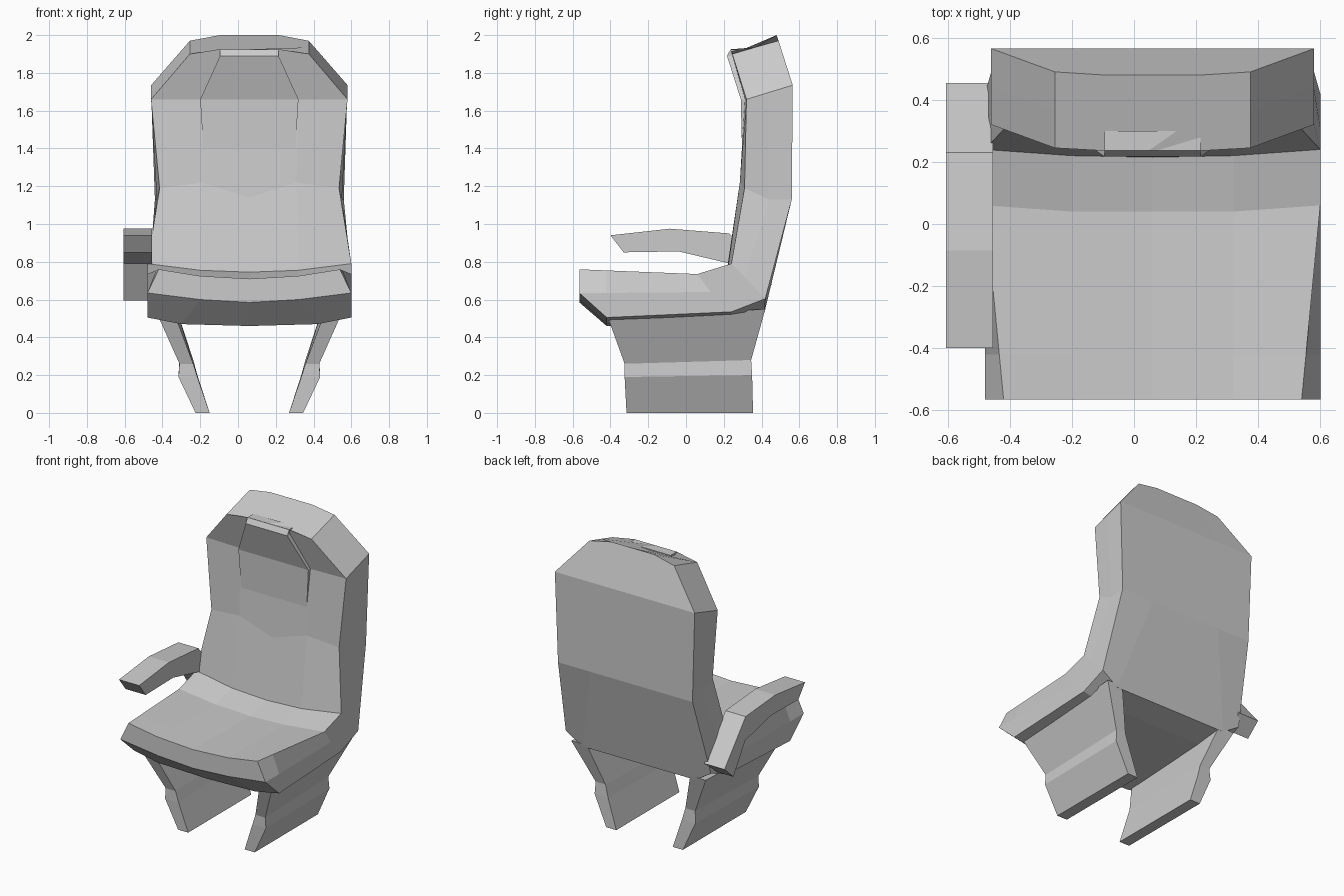
import bpy, bmesh

CX = 0.06  # centre line of the chair shell


def finish(name, bm):
    bmesh.ops.remove_doubles(bm, verts=bm.verts, dist=0.0005)
    bmesh.ops.dissolve_degenerate(bm, edges=bm.edges, dist=0.0005)
    bmesh.ops.recalc_face_normals(bm, faces=bm.faces)
    me = bpy.data.meshes.new(name)
    bm.to_mesh(me)
    bm.free()
    ob = bpy.data.objects.new(name, me)
    bpy.context.collection.objects.link(ob)
    return ob


def loft(name, rings):
    """Skin closed rings of equal length and cap both ends."""
    bm = bmesh.new()
    rows = [[bm.verts.new(p) for p in r] for r in rings]
    n = len(rows[0])
    for a, b in zip(rows, rows[1:]):
        for i in range(n):
            j = (i + 1) % n
            bm.faces.new((a[i], a[j], b[j], b[i]))
    bm.faces.new(rows[0])
    bm.faces.new(rows[-1])
    return finish(name, bm)


def section(te, tm, tc, side, be, bm_, bc):
    """Symmetric ring from half-section points (half width, y, z)."""
    half = [te, side, be, bm_]
    right = [(CX + w, y, z) for w, y, z in [tm] + half]
    left = [(CX - w, y, z) for w, y, z in reversed([tm] + half)]
    return [(CX, *tc)] + right + [(CX, *bc)] + left


# Seat and backrest in one shell: each section runs cushion side -> outer side
shell = [
    section((.48, -.565, .76), (.26, -.565, .725), (-.565, .71), (.54, -.565, .635),
            (.54, -.565, .635), (.26, -.565, .60), (-.565, .585)),
    section((.494, -.42, .754), (.26, -.42, .723), (-.42, .709), (.54, -.42, .635),
            (.54, -.42, .505), (.36, -.42, .47), (-.42, .46)),
    section((.54, .06, .735), (.26, .04, .715), (.04, .705), (.54, .13, .64),
            (.54, .24, .535), (.42, .24, .505), (.24, .50)),
    section((.54, .24, .79), (.26, .22, .755), (.215, .745), (.54, .31, .72),
            (.54, .42, .605), (.42, .415, .53), (.415, .53)),
    section((.475, .31, 1.19), (.25, .285, 1.22), (.28, 1.14), (.49, .44, 1.13),
            (.50, .56, 1.13), (.26, .56, 1.13), (.56, 1.13)),
    section((.52, .32, 1.66), (.26, .312, 1.66), (.312, 1.66), (.52, .44, 1.697),
            (.52, .565, 1.735), (.26, .565, 1.735), (.565, 1.735)),
    section((.315, .245, 1.90), (.157, .236, 1.925), (.236, 1.925), (.315, .365, 1.935),
            (.315, .49, 1.97), (.157, .48, 2.0), (.48, 2.0)),
]
loft("seat_shell", shell)

# Slightly raised headrest pad: half width, front y, back y, z
pad = [(.155, .236, .30, 1.924), (.155, .217, .30, 1.89),
       (.26, .29, .36, 1.66), (.24, .298, .36, 1.34)]
loft("headrest_pad", [[(CX - w, f, z), (CX + w, f, z), (CX + w, b, z), (CX - w, b, z)]
                      for w, f, b, z in pad])

# Slab legs: outer hw front/back, inner hw, front y, back y, front z, back z
leg = [(.475, .50, .385, -.41, .42, .495, .55),
       (.37, .37, .297, -.325, .345, .26, .28),
       (.375, .375, .275, -.325, .35, .19, .20),
       (.285, .285, .21, -.315, .355, 0, 0)]
for s, name in ((-1, "left_leg"), (1, "right_leg")):
    loft(name, [[(CX + s * of, yf, zf), (CX + s * ob, yb, zb),
                 (CX + s * i, yb, zb), (CX + s * i, yf, zf)]
                for of, ob, i, yf, yb, zf, zb in leg])

# Single armrest: paired top and bottom points (y, z), bending down at the rear
arm = [((-.40, .94), (-.33, .85)), ((-.085, .975), (-.04, .855)),
       ((.23, .95), (.235, .79)), ((.455, .68), (.36, .595))]
loft("armrest", [[(-.605, *t), (-.455, *t), (-.455, *b), (-.605, *b)] for t, b in arm])
